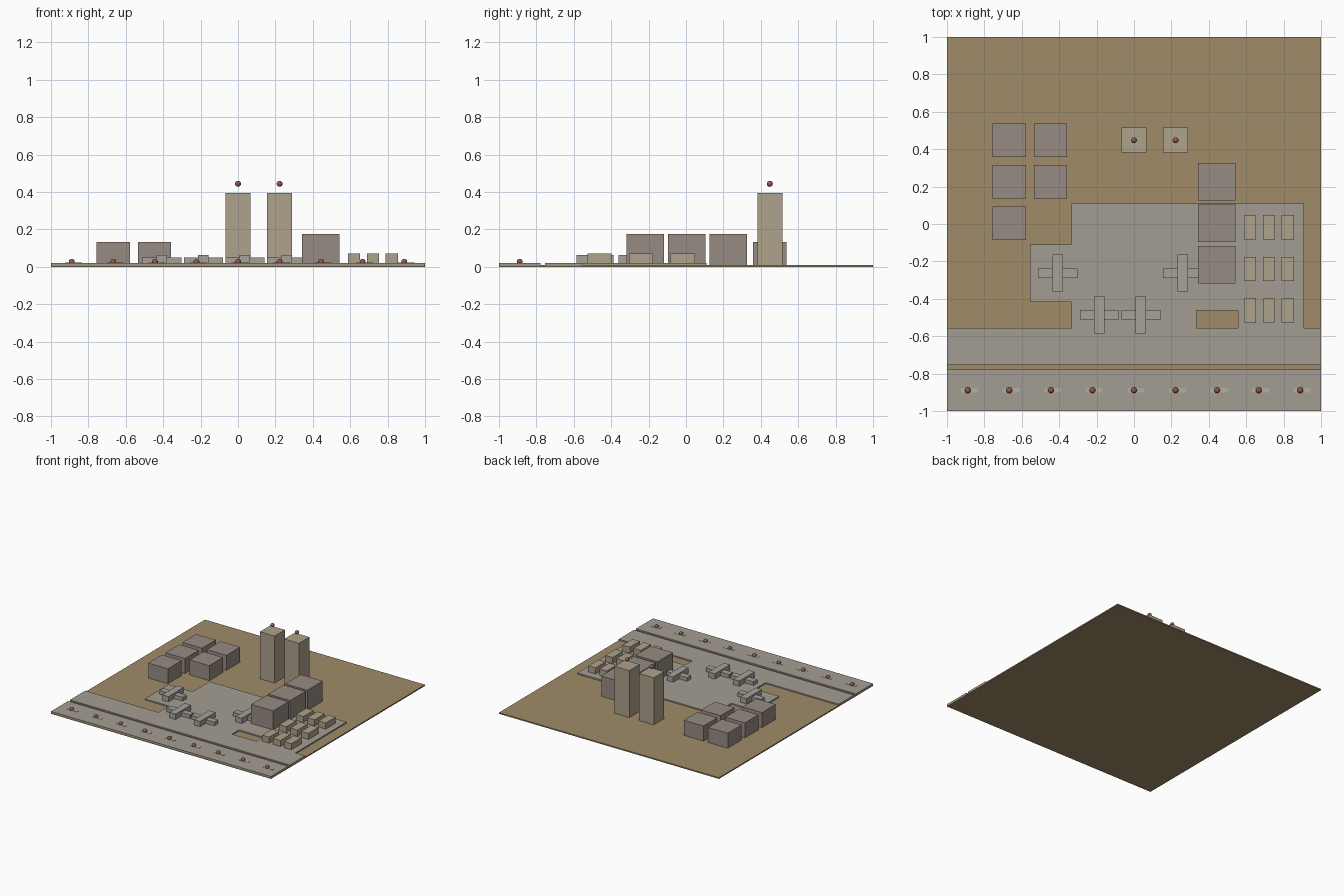
import bpy, bmesh
from mathutils import Matrix, Vector

if "Cube" in bpy.data.objects:
    bpy.data.objects.remove(bpy.data.objects["Cube"])


def material(name, r, g, b):
    m = bpy.data.materials.new(name)
    m.diffuse_color = (r, g, b, 1)
    m.use_nodes = True
    m.node_tree.nodes["Principled BSDF"].inputs["Base Color"].default_value = m.diffuse_color
    return m


SAND = material("sand", 0.35, 0.26, 0.14)
PAVING = material("paving", 0.37, 0.34, 0.29)
PAINT = material("paint", 0.46, 0.43, 0.35)
WALL = material("wall", 0.31, 0.26, 0.23)
TAN = material("tan", 0.42, 0.36, 0.26)
METAL = material("metal", 0.38, 0.36, 0.32)
RED = material("lamp_red", 0.30, 0.10, 0.07)


def finish(name, bm, mat):
    mesh = bpy.data.meshes.new(name)
    bm.to_mesh(mesh)
    bm.free()
    mesh.materials.append(mat)
    ob = bpy.data.objects.new(name, mesh)
    bpy.context.collection.objects.link(ob)
    return ob


def box(name, x0, x1, y0, y1, z0, z1, mat):
    bm = bmesh.new()
    m = Matrix.Translation(((x0 + x1) / 2, (y0 + y1) / 2, (z0 + z1) / 2))
    m = m @ Matrix.Diagonal((x1 - x0, y1 - y0, z1 - z0, 1))
    bmesh.ops.create_cube(bm, size=1, matrix=m)
    return finish(name, bm, mat)


def block(name, x, y, sx, sy, z0, z1, mat):
    return box(name, x - sx / 2, x + sx / 2, y - sy / 2, y + sy / 2, z0, z1, mat)


def slab(name, outline, z0, z1, mat):
    # extruded flat outline
    bm = bmesh.new()
    face = bm.faces.new([bm.verts.new((x, y, z0)) for x, y in outline])
    ext = bmesh.ops.extrude_face_region(bm, geom=[face])
    top = [v for v in ext["geom"] if isinstance(v, bmesh.types.BMVert)]
    bmesh.ops.translate(bm, verts=top, vec=Vector((0, 0, z1 - z0)))
    bmesh.ops.recalc_face_normals(bm, faces=bm.faces)
    return finish(name, bm, mat)


def lamp(name, x, y, z):
    bm = bmesh.new()
    bmesh.ops.create_uvsphere(bm, u_segments=12, v_segments=8, radius=0.016,
                              matrix=Matrix.Translation((x, y, z)))
    ob = finish(name, bm, RED)
    for p in ob.data.polygons:
        p.use_smooth = True


TILE = 2 / 9
G, P = 0.01, 0.02   # ground top, paving top

# Ground, runway and taxiway
box("ground", -1, 1, -1, 1, 0, G, SAND)
box("runway", -1, 1, -1, -0.777, G, P, PAVING)
box("taxiway", -1, 1, -0.753, -0.555, G, P, PAVING)

# Apron with side bay, and the parking area with its notch
slab("apron", [(-0.335, -0.555), (0.333, -0.555), (0.333, 0.11), (-0.335, 0.11),
               (-0.335, -0.11), (-0.555, -0.11), (-0.555, -0.417), (-0.335, -0.417)],
     G, P, PAVING)
slab("parking_area", [(0.333, -0.463), (0.555, -0.463), (0.555, -0.555),
                      (0.91, -0.555), (0.91, 0.11), (0.333, 0.11)], G, P, PAVING)

# Runway centre marks and lamps
for i in range(9):
    x = (i - 4) * TILE
    block("runway_mark", x + 0.01, -0.889, 0.09, 0.022, P, 0.022, PAINT)
    lamp("runway_lamp", x, -0.889, 0.027)

# Hangars
for x, rows in ((-0.667, 3), (-0.446, 2)):
    for r in range(rows):
        block("hangar", x, 0.448 - r * TILE, 0.178, 0.178, G, 0.133, WALL)

# Terminal halls
for r in range(3):
    block("terminal_hall", 0.442, 0.226 - r * TILE, 0.2, 0.2, G, 0.176, WALL)

# Control towers with beacons floating above
for x in (0, TILE):
    block("control_tower", x - 0.001, 0.448, 0.134, 0.134, G, 0.396, TAN)
    lamp("tower_beacon", x, 0.448, 0.444)

# Parked vehicles
for x in (0.62, 0.722, 0.822):
    for r in range(3):
        block("vehicle", x, -0.018 - r * TILE, 0.066, 0.13, P, 0.07, TAN)

# Aircraft: fuselage along y, wings across
for x, y in ((-0.407, -0.263), (-0.185, -0.486), (0.037, -0.486), (0.26, -0.263)):
    block("aircraft_fuselage", x, y, 0.056, 0.198, P, 0.064, METAL)
    block("aircraft_wings", x, y, 0.21, 0.05, P, 0.05, METAL)
